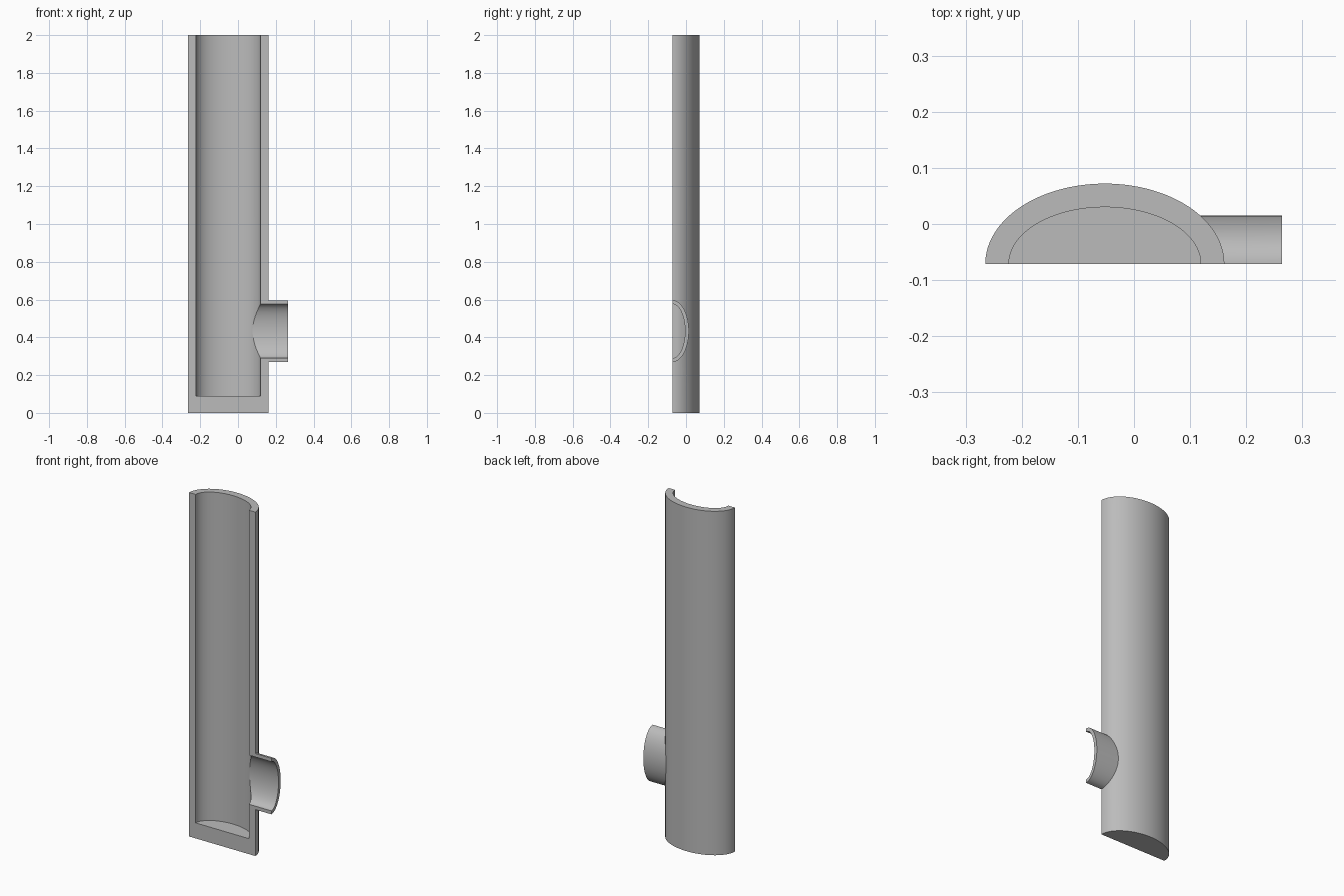
import bpy
import math

cube = bpy.data.objects.get("Cube")
if cube:
    bpy.data.objects.remove(cube, do_unlink=True)

CUT_Y = -0.071             # plane of the lengthwise section
MAIN_X, BRANCH_Z = -0.052, 0.433
MAIN_A, MAIN_B, MAIN_WALL = 0.213, 0.143, 0.042
BRANCH_A, BRANCH_B, BRANCH_WALL = 0.163, 0.086, 0.02
FLOOR, TOP, BRANCH_END = 0.09, 2.0, 0.264

grey = bpy.data.materials.new("plain grey")
grey.use_nodes = True
colour = (0.5, 0.5, 0.5, 1)
grey.diffuse_color = colour
grey.node_tree.nodes["Principled BSDF"].inputs["Base Color"].default_value = colour


def finish(name):
    obj = bpy.context.object
    obj.name = name
    bpy.ops.object.transform_apply(location=True, rotation=True, scale=True)
    obj.data.materials.append(grey)
    return obj


def upright_tube(name, a, b, z0, z1):
    """Solid elliptical cylinder standing along z."""
    bpy.ops.mesh.primitive_cylinder_add(
        vertices=128, radius=1, depth=1, location=(MAIN_X, CUT_Y, (z0 + z1) / 2))
    bpy.context.object.scale = (a, b, z1 - z0)
    return finish(name)


def side_tube(name, a, b, x0, x1):
    """Solid elliptical cylinder lying along x."""
    bpy.ops.mesh.primitive_cylinder_add(
        vertices=96, radius=1, depth=1, location=((x0 + x1) / 2, CUT_Y, BRANCH_Z),
        rotation=(0, math.pi / 2, 0))
    bpy.context.object.scale = (a, b, x1 - x0)
    return finish(name)


def combine(target, tool, operation):
    """Apply a boolean and discard the tool."""
    mod = target.modifiers.new(operation.lower(), 'BOOLEAN')
    mod.operation, mod.solver, mod.object = operation, 'EXACT', tool
    bpy.ops.object.select_all(action='DESELECT')
    bpy.context.view_layer.objects.active = target
    target.select_set(True)
    bpy.ops.object.modifier_apply(modifier=mod.name)
    bpy.data.objects.remove(tool, do_unlink=True)


# Outer body with the side branch
pipe = upright_tube("sectioned_pipe", MAIN_A, MAIN_B, 0, TOP)
combine(pipe, side_tube("branch", BRANCH_A, BRANCH_B, MAIN_X, BRANCH_END), 'UNION')

# Hollow out the main bore and the branch bore
combine(pipe, upright_tube("main_bore", MAIN_A - MAIN_WALL, MAIN_B - MAIN_WALL,
                           FLOOR, TOP + 0.1), 'DIFFERENCE')
combine(pipe, side_tube("branch_bore", BRANCH_A - BRANCH_WALL, BRANCH_B - BRANCH_WALL,
                        MAIN_X, BRANCH_END + 0.1), 'DIFFERENCE')

# Slice away the front half
bpy.ops.mesh.primitive_cube_add(size=1, location=(0, CUT_Y - 0.5, 1))
bpy.context.object.scale = (2, 1, 3)
combine(pipe, finish("front_half"), 'DIFFERENCE')

# Smooth the curved walls, keep the rims crisp
bpy.ops.object.shade_smooth_by_angle(angle=math.radians(30))
